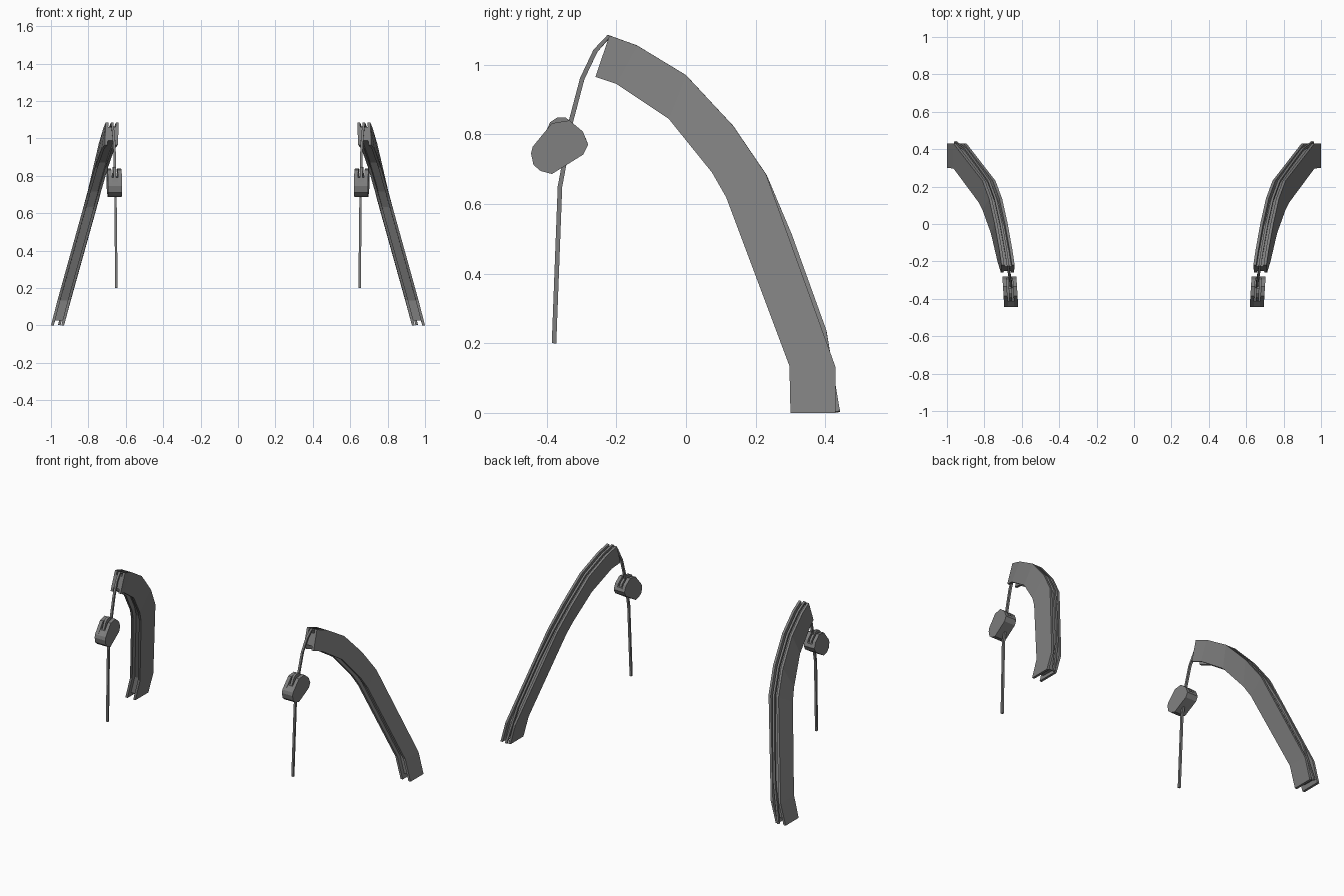
import bpy, bmesh
from mathutils import Vector

if "Cube" in bpy.data.objects:
    bpy.data.objects.remove(bpy.data.objects["Cube"])

# Dark grey paint
PAINT = bpy.data.materials.new("dark_grey")
PAINT.diffuse_color = (.21, .21, .21, 1)
PAINT.use_nodes = True
PAINT.node_tree.nodes["Principled BSDF"].inputs["Base Color"].default_value = PAINT.diffuse_color

# Arm stations: outer and inner edge points on the outboard face
OUTER = [Vector(p) for p in [(1.0, .43, 0), (.965, .43, .13), (.81, .23, .685), (.775, .135, .825),
                             (.745, 0, .97), (.72, -.14, 1.055), (.708, -.22, 1.084)]]
INNER = [Vector(p) for p in [(1.0, .30, 0), (.965, .297, .135), (.83, .115, .62), (.81, .075, .69),
                             (.765, -.05, .845), (.73, -.2, .945), (.712, -.26, .965)]]


def finish(name, bm):
    bmesh.ops.recalc_face_normals(bm, faces=bm.faces)
    me = bpy.data.meshes.new(name)
    bm.to_mesh(me)
    bm.free()
    me.materials.append(PAINT)
    ob = bpy.data.objects.new(name, me)
    bpy.context.collection.objects.link(ob)
    ob.modifiers.new("mirror", 'MIRROR')
    return ob


def loft(name, rings):
    """Closed tube through equal-length rings of points."""
    bm = bmesh.new()
    vs = [[bm.verts.new(p) for p in r] for r in rings]
    n = len(vs[0])
    for a, b in zip(vs, vs[1:]):
        for i in range(n):
            j = (i + 1) % n
            bm.faces.new((a[i], a[j], b[j], b[i]))
    bm.faces.new(vs[0])
    bm.faces.new(vs[-1])
    return finish(name, bm)


def beam(name, x0, x1, d0, d1, pairs):
    """Strip along the arm between two sideways offsets and two depths."""
    rings = []
    for o, i in pairs:
        a, b = o.lerp(i, d0), o.lerp(i, d1)
        u, w = Vector((x0, 0, 0)), Vector((x1, 0, 0))
        rings.append([a - u, a - w, b - w, b - u])
    return loft(name, rings)


def rope(name, pts, r=.0065):
    """Square-section rope through points."""
    rings = []
    for k, p in enumerate(pts):
        t = (pts[min(k + 1, len(pts) - 1)] - pts[max(k - 1, 0)]).normalized()
        side = t.cross(Vector((1, 0, 0))).normalized()
        up = side.cross(t)
        rings.append([p + r * (side * a + up * b) for a, b in ((1, 1), (-1, 1), (-1, -1), (1, -1))])
    return loft(name, rings)


# Curved davit arm: two side plates joined by a web
pairs = list(zip(OUTER, INNER))
beam("arm_outboard_plate", 0, .015, 0, 1, pairs)
beam("arm_inboard_plate", .055, .07, 0, 1, pairs)
foot = tuple(a.lerp(b, .2) for a, b in zip(pairs[0], pairs[1]))
beam("arm_web", .013, .057, .2, .8, [foot] + pairs[1:])

# Cable lying in the outer groove, over the tip and into the block
mid = Vector((.035, .004, .005))
groove = [Vector((.955, .436, .003)), Vector((.90, .397, .235)), Vector((.826, .298, .51))]
groove += [p - mid for p in OUTER[2:]]
drop = [Vector(p) for p in [(.668, -.26, 1.04), (.661, -.298, .96), (.657, -.335, .82)]]
rope("arm_cable", groove + drop)
rope("falling_rope", [Vector(p) for p in [(.655, -.345, .74), (.655, -.362, .65), (.65, -.379, .2)]])

# Pulley block: cheeks and centre plate over a solid lower body
CHEEK = [(-.445, .745), (-.438, .712), (-.418, .695), (-.385, .686), (-.295, .742), (-.281, .77),
         (-.296, .808), (-.335, .84), (-.385, .832), (-.44, .765)]
CENTRE = [(-.43, .75), (-.385, .70), (-.295, .75), (-.285, .77), (-.30, .81), (-.345, .848),
          (-.37, .848), (-.39, .835)]
BODY = CHEEK[:6] + [(-.288, .79), (-.335, .80), (-.415, .79), (-.44, .765)]


def slab(name, profile, x0, x1):
    """Side profile extruded across x, slightly turned."""
    return loft(name, [[(x + .06 * (y + .36), y, z) for y, z in profile] for x in (x0, x1)])


slab("block_outer_cheek", CHEEK, .678, .699)
slab("block_inner_cheek", CHEEK, .624, .645)
slab("block_centre_plate", CENTRE, .654, .669)
slab("block_body", BODY, .644, .679)
